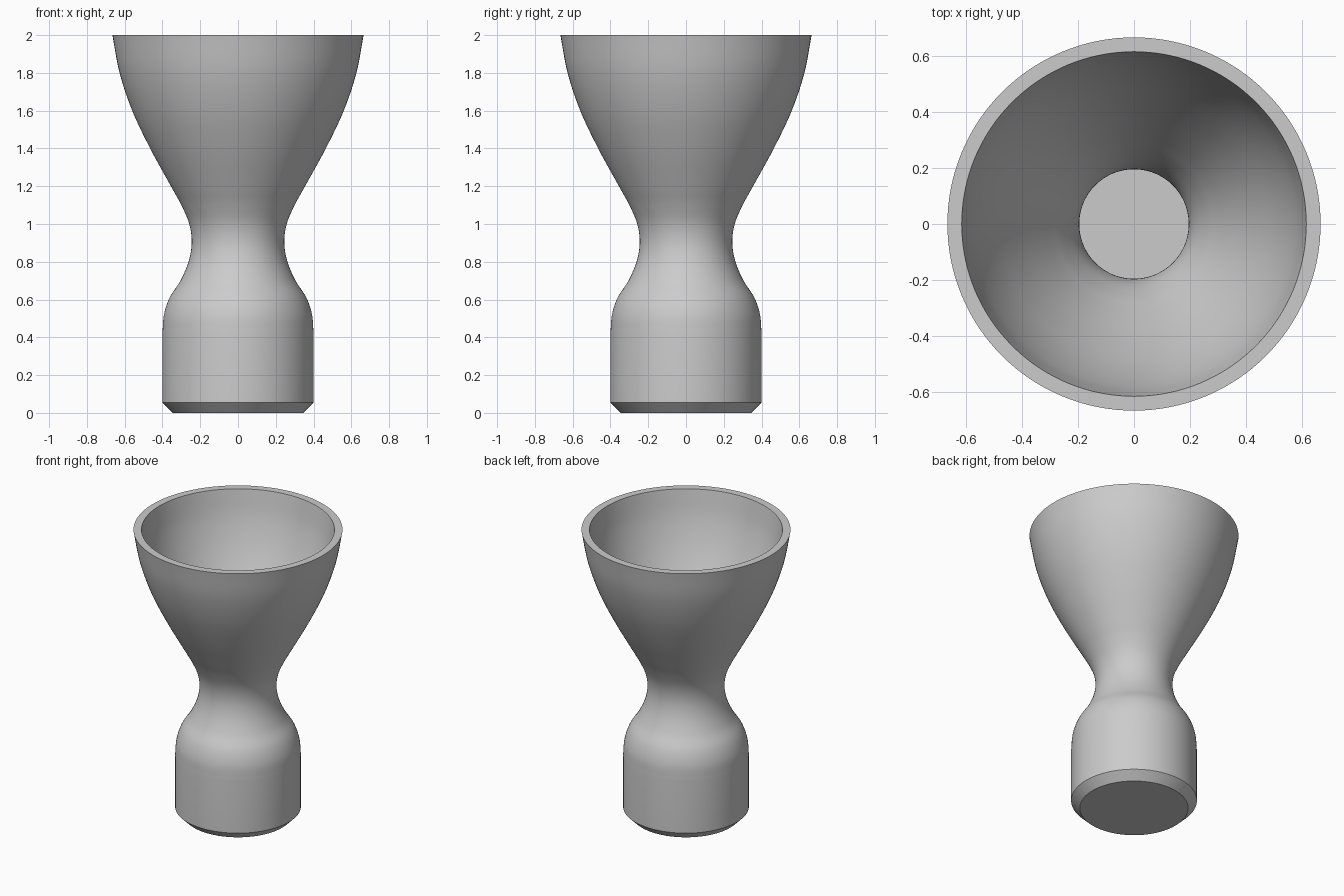
import bpy, bmesh, math
from mathutils import Vector

cube = bpy.data.objects.get("Cube")
if cube:
    bpy.data.objects.remove(cube, do_unlink=True)

SEGMENTS = 128
WALL = 0.05

metal = bpy.data.materials.new("plain grey metal")
metal.use_nodes = True
grey = (0.6, 0.6, 0.6, 1.0)
metal.diffuse_color = grey
metal.node_tree.nodes["Principled BSDF"].inputs["Base Color"].default_value = grey


def smooth_curve(points, steps=6):
    """Catmull-Rom curve through (radius, height) points."""
    pts = [Vector(p) for p in points]
    pts = [2 * pts[0] - pts[1]] + pts + [2 * pts[-1] - pts[-2]]
    out = []
    for a, b, c, d in zip(pts, pts[1:], pts[2:], pts[3:]):
        for i in range(steps):
            t = i / steps
            out.append(0.5 * (2 * b + (c - a) * t + (2 * a - 5 * b + 4 * c - d) * t * t
                              + (3 * b - a - 3 * c + d) * t ** 3))
    return out + [pts[-2]]


def revolve(name, profile):
    """Spin a profile, with both ends on the axis, around z."""
    bm = bmesh.new()
    verts = [bm.verts.new((r, 0, z)) for r, z in profile]
    edges = [bm.edges.new(pair) for pair in zip(verts, verts[1:])]
    bmesh.ops.spin(bm, geom=verts + edges, cent=(0, 0, 0), axis=(0, 0, 1),
                   angle=math.tau, steps=SEGMENTS)
    bmesh.ops.remove_doubles(bm, verts=bm.verts, dist=0.0001)
    bmesh.ops.recalc_face_normals(bm, faces=bm.faces)
    mesh = bpy.data.meshes.new(name)
    bm.to_mesh(mesh)
    bm.free()
    obj = bpy.data.objects.new(name, mesh)
    bpy.context.collection.objects.link(obj)
    mesh.materials.append(metal)
    bpy.ops.object.select_all(action="DESELECT")
    obj.select_set(True)
    bpy.context.view_layer.objects.active = obj
    bpy.ops.object.shade_smooth_by_angle(angle=math.radians(30))
    return obj


# Outer wall: chamber shoulder, throat and bell
outer = smooth_curve([(0.4, 0.42), (0.392, 0.52), (0.362, 0.61), (0.305, 0.7),
                      (0.262, 0.8), (0.245, 0.9), (0.258, 1.0), (0.3, 1.1),
                      (0.355, 1.2), (0.465, 1.4), (0.56, 1.6), (0.627, 1.8),
                      (0.665, 2.0)])

# Inner wall: the outer wall moved inward along its normals
inner = []
for i, p in enumerate(outer):
    along = (outer[min(i + 1, len(outer) - 1)] - outer[max(i - 1, 0)]).normalized()
    inner.append(p + WALL * Vector((-along.y, along.x)))
inner[-1] = Vector((0.614, 2.0))
inner = [p for p in inner[:-1] if p.y < 1.99] + inner[-1:]

# Chamfered closed base, hollow chamber and open bell in one shell
base = [(0, 0), (0.345, 0), (0.4, 0.055)]
floor = [(0.35, 0.055), (0, 0.055)]
revolve("nozzle", base + [tuple(p) for p in outer]
        + [tuple(p) for p in reversed(inner)] + floor)
